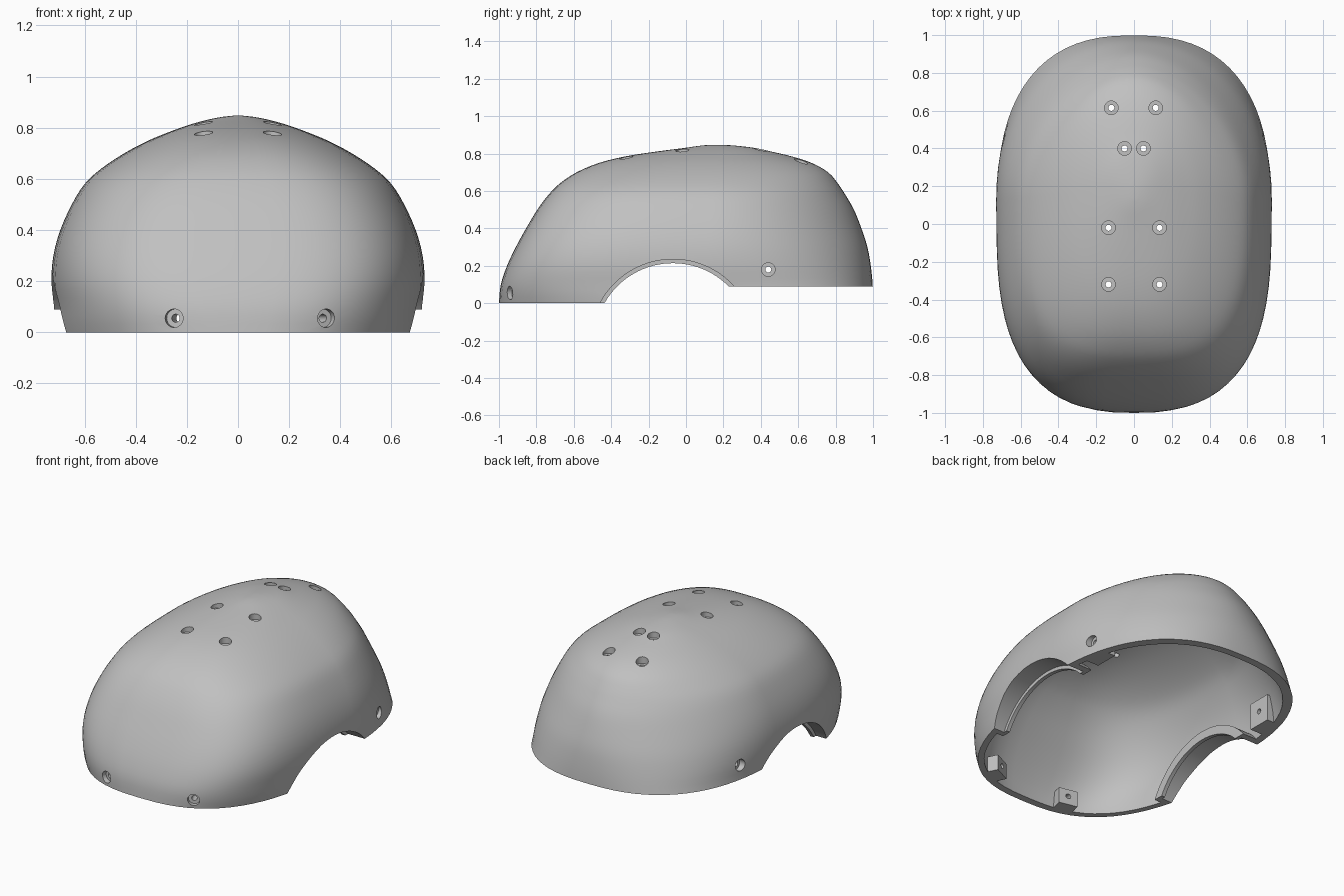
import bpy, bmesh, math
from mathutils import Vector, Matrix
from mathutils.bvhtree import BVHTree

if "Cube" in bpy.data.objects:
    bpy.data.objects.remove(bpy.data.objects["Cube"])

# Level outlines of the dome: height, half width, front y, back y
LEVELS = [
    (-.1, .71, -1.005, 1.005), (0, .722, -1, 1.002), (.1, .723, -.99, .998),
    (.2, .73, -.957, .988), (.3, .722, -.91, .97), (.4, .695, -.855, .938),
    (.5, .65, -.795, .898), (.58, .6, -.735, .852), (.64, .535, -.675, .812),
    (.7, .445, -.585, .76), (.75, .35, -.465, .672), (.785, .265, -.325, .565),
    (.81, .195, -.165, .46), (.83, .125, -.01, .37), (.842, .065, .075, .27),
    (.847, .02, .13, .2)]
WALL = .044
SEGMENTS = 72


def smooth_levels(rows, steps=3):
    """Resample the level table with a Catmull-Rom curve."""
    rows = [Vector(r) for r in rows]
    result = []
    for i in range(len(rows) - 1):
        a, b, c, d = rows[max(i - 1, 0)], rows[i], rows[i + 1], rows[min(i + 2, len(rows) - 1)]
        for k in range(steps):
            t = k / steps
            result.append(b + (c - a) * t / 2 + (2 * a - 5 * b + 4 * c - d) * t * t / 2
                          + (3 * b - a - 3 * c + d) * t ** 3 / 2)
    return result + [rows[-1]]


def signed_power(v, p):
    return math.copysign(abs(v) ** p, v)


def make_object(name, bm):
    bmesh.ops.recalc_face_normals(bm, faces=bm.faces)
    mesh = bpy.data.meshes.new(name)
    bm.to_mesh(mesh)
    bm.free()
    obj = bpy.data.objects.new(name, mesh)
    bpy.context.collection.objects.link(obj)
    return obj


def dome(name, inset):
    """Closed dome of stacked superellipse rings, boxy in front and tapered behind."""
    bm = bmesh.new()
    previous = None
    for z, w, front, back in smooth_levels(LEVELS):
        if w - inset < .005:
            break
        w, front, back = w - inset, front + inset, back - inset
        middle = front + .55 * (back - front)
        height = max(z, 0)
        front_power = 2 / (2.62 + 4.1 * height * (.75 - height))
        back_power = 2 / (2.75 - 3.2 * height + 2.9 * height ** 2)
        ring = []
        for i in range(SEGMENTS):
            a = math.tau * i / SEGMENTS
            c, s = math.cos(a), math.sin(a)
            power, reach = (back_power, back - middle) if s > 0 else (front_power, middle - front)
            ring.append(bm.verts.new((w * signed_power(c, power),
                                      middle + reach * signed_power(s, power),
                                      z - inset * .9)))
        if previous:
            for i in range(SEGMENTS):
                j = (i + 1) % SEGMENTS
                bm.faces.new((previous[i], previous[j], ring[j], ring[i]))
        else:
            bm.faces.new(ring)
        previous = ring
    bm.faces.new(previous)
    return make_object(name, bm)


def cylinder(name, start, end, radius, sides=32):
    axis = Vector(end) - Vector(start)
    bm = bmesh.new()
    place = Matrix.Translation((Vector(start) + Vector(end)) / 2) @ \
        axis.to_track_quat('Z', 'Y').to_matrix().to_4x4()
    bmesh.ops.create_cone(bm, cap_ends=True, segments=sides, radius1=radius, radius2=radius,
                          depth=axis.length, matrix=place)
    return make_object(name, bm)


def box(name, centre, size, turn=0):
    bm = bmesh.new()
    place = Matrix.Translation(centre) @ Matrix.Rotation(turn, 4, 'Z') @ \
        Matrix.Diagonal((*size, 1))
    bmesh.ops.create_cube(bm, size=1, matrix=place)
    return make_object(name, bm)


def cut(target, cutter):
    mod = target.modifiers.new("cut", 'BOOLEAN')
    mod.operation = 'DIFFERENCE'
    mod.solver = 'EXACT'
    mod.object = cutter
    bpy.context.view_layer.update()
    bpy.context.view_layer.objects.active = target
    bpy.ops.object.modifier_apply(modifier=mod.name)
    bpy.data.objects.remove(cutter)


shell = dome("helmet_shell", 0)
cavity = dome("cavity", WALL)
surface = BVHTree.FromObject(shell, bpy.context.evaluated_depsgraph_get())


def hit(origin, direction):
    return surface.ray_cast(Vector(origin), Vector(direction))[:2]


# Screw holes, as surface point and outward axis
holes, bosses = [], []
for x, y in ((-.12, .615), (.115, .615), (-.05, .4), (.05, .4),
             (-.135, -.02), (.135, -.02), (-.135, -.32), (.135, -.32)):
    holes.append((hit((x, y, 2), (0, 0, -1))[0], Vector((0, 0, 1))))
for x in (-.25, .345):
    point, normal = hit((x, -2, .055), (0, 1, 0))
    axis = Vector((normal.x, normal.y, 0)).normalized()
    holes.append((point, axis))
    bosses.append((point, axis, .12, .1, .05))
for side in (-1, 1):
    point = hit((2 * side, .44, .18), (-side, 0, 0))[0]
    axis = Vector((side, 0, 0))
    holes.append((point, axis))
    bosses.append((point, axis, .15, .17, .175))

# Thick arch edges and screw blocks stay solid inside the cavity
ARCH_Y, ARCH_Z = -.07, -.206


def arch(name, side, inner, radius):
    return cylinder(name, (inner * side, ARCH_Y, ARCH_Z), (.9 * side, ARCH_Y, ARCH_Z),
                    radius, 96)


for side in (-1, 1):
    cut(cavity, arch("arch_flange", side, .575, .475))
for point, axis, width, height, level in bosses:
    centre = point - axis * .04
    centre.z = level
    cut(cavity, box("screw_block", centre, (.15, width, height),
                    math.atan2(axis.y, axis.x)))
cut(shell, cavity)

# Flat lower edges, raised at the back
cut(shell, box("lower_trim", (0, 0, -.5), (3, 3, 1)))
cut(shell, box("rear_trim", (0, .73, -.41), (3, 1.6, 1)))

# Side arches with a thin inner lip
for side in (-1, 1):
    cut(shell, arch("arch_opening", side, .4, .42))
    cut(shell, arch("arch_recess", side, .6, .441))

# Counterbored screw holes
for point, axis in holes:
    cut(shell, cylinder("counterbore", point - axis * .03, point + axis * .06, .036))
    cut(shell, cylinder("screw_hole", point - axis * .2, point + axis * .06, .016, 20))

# Single grey plastic
grey = bpy.data.materials.new("grey_plastic")
grey.use_nodes = True
colour = (.53, .53, .53, 1)
grey.diffuse_color = colour
grey.node_tree.nodes["Principled BSDF"].inputs["Base Color"].default_value = colour
shell.data.materials.clear()
shell.data.materials.append(grey)
for face in shell.data.polygons:
    face.material_index = 0

bpy.ops.object.select_all(action='DESELECT')
shell.select_set(True)
bpy.context.view_layer.objects.active = shell
bpy.ops.object.shade_smooth_by_angle(angle=math.radians(30))
